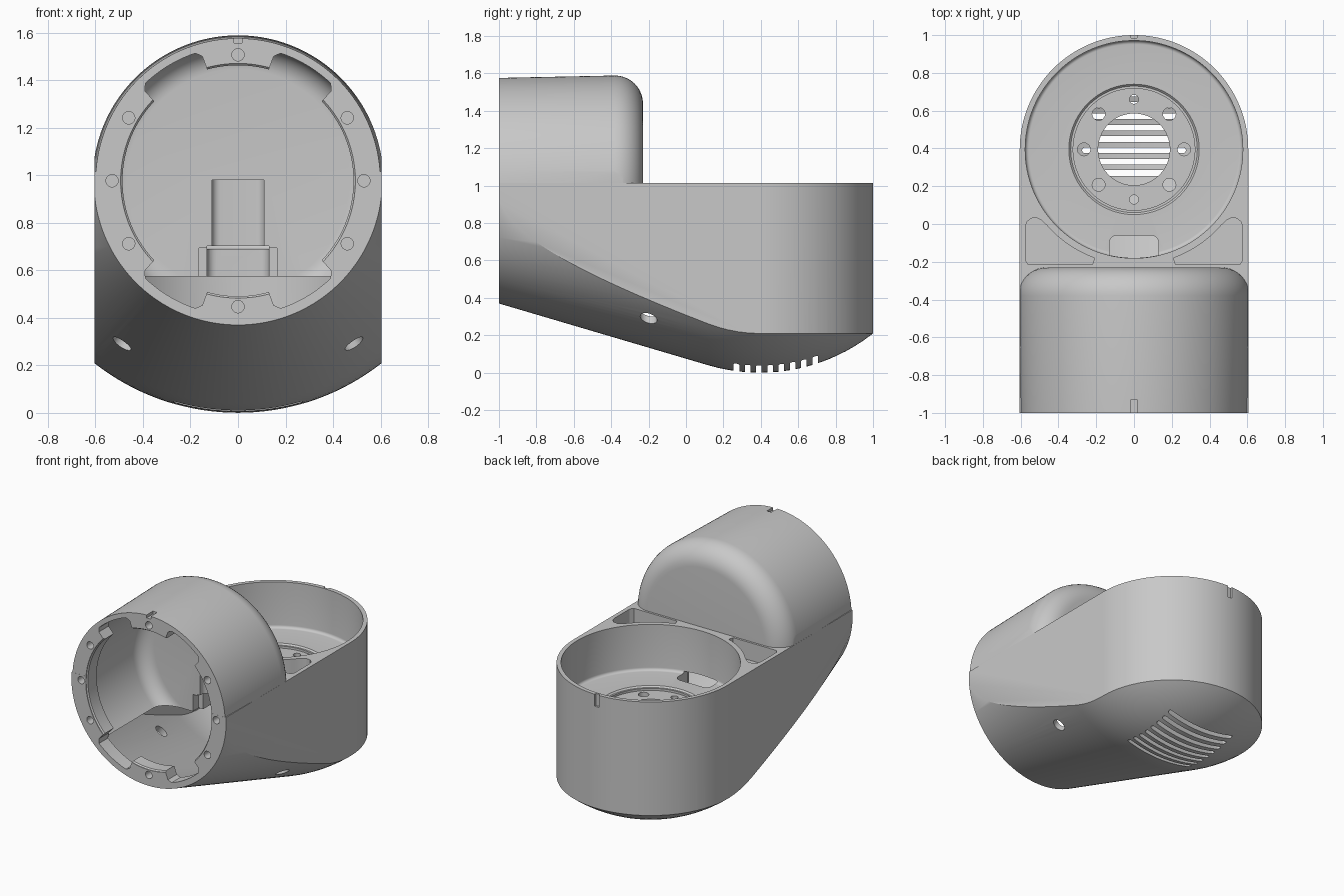
import bpy, bmesh, math
from math import sin, cos, radians, pi
from mathutils import Matrix, Vector

cube = bpy.data.objects.get("Cube")
if cube:
    bpy.data.objects.remove(cube, do_unlink=True)

HALF = 0.605        # half width of the housing
CY, CZ = 0.395, 0.977   # centre of the cup (y) and of the barrel (z)
DOME = 0.977        # radius of the underside dome
BARREL = Matrix.Translation((0, 0, CZ)) @ Matrix.Rotation(-pi / 2, 4, 'X')
CUP = Matrix.Translation((0, CY, 0))

grey = bpy.data.materials.new("light grey")
grey.use_nodes = True
grey.diffuse_color = (0.58, 0.58, 0.58, 1)
bsdf = grey.node_tree.nodes["Principled BSDF"]
bsdf.inputs["Base Color"].default_value = (0.58, 0.58, 0.58, 1)
bsdf.inputs["Roughness"].default_value = 0.6


def loft(bm, rings, matrix):
    """Skin a list of equal closed rings and cap both ends."""
    vs = [[bm.verts.new(matrix @ Vector(p)) for p in ring] for ring in rings]
    n = len(vs[0])
    for a, b in zip(vs, vs[1:]):
        for i in range(n):
            j = (i + 1) % n
            bm.faces.new((a[i], a[j], b[j], b[i]))
    bm.faces.new(vs[0])
    bm.faces.new(vs[-1])


def revolve(bm, profile, matrix, n=128):
    rings = [[(r * cos(2 * pi * i / n), r * sin(2 * pi * i / n), t) for i in range(n)]
             for r, t in profile]
    loft(bm, rings, matrix)


def prism(bm, points, low, high, matrix=Matrix()):
    loft(bm, [[(x, y, t) for x, y in points] for t in (low, high)], matrix)


def box(bm, x0, x1, y0, y1, z0, z1):
    prism(bm, [(x0, y0), (x1, y0), (x1, y1), (x0, y1)], z0, z1)


def arc(radius, start, end, n, cx=0, cy=0):
    return [(cx + radius * cos(radians(start + (end - start) * i / n)),
             cy + radius * sin(radians(start + (end - start) * i / n))) for i in range(n + 1)]


def make(name, build):
    bm = bmesh.new()
    build(bm)
    bmesh.ops.recalc_face_normals(bm, faces=bm.faces[:])
    mesh = bpy.data.meshes.new(name)
    bm.to_mesh(mesh)
    bm.free()
    obj = bpy.data.objects.new(name, mesh)
    bpy.context.collection.objects.link(obj)
    return obj


def combine(target, operation, name, build):
    """Apply one boolean with a temporary tool body."""
    tool = build if isinstance(build, bpy.types.Object) else make(name, build)
    tool.hide_render = True
    mod = target.modifiers.new(name, 'BOOLEAN')
    mod.operation, mod.solver, mod.object = operation, 'EXACT', tool
    bpy.context.view_layer.objects.active = target
    bpy.ops.object.modifier_apply(modifier=name)
    bpy.data.objects.remove(tool, do_unlink=True)


def belly(bm, inset):
    """Cone running tangent into a dome, turned about the barrel axis."""
    tilt = radians(16.45)
    profile = [(0.607 - 0.2 * math.tan(tilt) - inset, -1.2)]
    for i in range(25):
        a = -tilt + i / 24 * (radians(60) + tilt)
        profile.append(((DOME - inset) * cos(a), CY + (DOME - inset) * sin(a)))
    revolve(bm, profile, BARREL, 160)


def stadium(bm, half, front):
    points = [(-half, front), (half, front)] + arc(half, 0, 180, 64, 0, CY)
    prism(bm, points, -0.5, 2.5)


def barrel(bm):
    edge = [(r, y) for y, r in arc(0.15, 90, 0, 10, -0.38, 0.462)]
    revolve(bm, [(0.599, -1.012)] + edge, BARREL, 150)


# Outer shell: belly and barrel are each cut to the plan outline, and the
# barrel keeps only its upper part, set slightly into the belly
housing = make("elbow_housing", lambda bm: belly(bm, 0))
combine(housing, 'DIFFERENCE', "top_trim", lambda bm: box(bm, -2, 2, -2, 2, 1.015, 3))
upper = make("barrel", barrel)
combine(upper, 'DIFFERENCE', "barrel_trim", lambda bm: box(bm, -2, 2, -2, 2, -1, 0.99))
combine(housing, 'INTERSECT', "plan_outline", lambda bm: stadium(bm, HALF, -1))
combine(upper, 'INTERSECT', "barrel_outline", lambda bm: stadium(bm, HALF - 0.0006, -0.9994))
combine(housing, 'UNION', "barrel", upper)

# Hollow under the cup floor
hollow = make("lower_hollow", lambda bm: belly(bm, 0.045))
combine(hollow, 'DIFFERENCE', "hollow_trim", lambda bm: box(bm, -2, 2, -2, 2, 0.575, 3))
combine(hollow, 'INTERSECT', "hollow_outline", lambda bm: stadium(bm, 0.568, -0.9))
combine(housing, 'DIFFERENCE', "lower_hollow", hollow)


# Barrel cavity, front opening and the notches in its flange
def barrel_cavity(bm):
    edge = [(r, y) for y, r in arc(0.1, 90, 0, 8, -0.37, 0.469)]
    revolve(bm, [(0.569, -0.89)] + edge, BARREL)


def flange_notches(bm):
    for turn in (44, 106, 224, 286):
        outer = arc(0.545, turn, turn, 1)[:1] + arc(0.566, turn + 2.5, turn + 27.5, 10)
        outer += arc(0.545, turn + 30, turn + 30, 1)[:1]
        prism(bm, arc(0.44, turn + 31, turn - 1, 10) + outer, -1.1, -0.8, BARREL)


combine(housing, 'DIFFERENCE', "barrel_cavity", barrel_cavity)
combine(housing, 'DIFFERENCE', "front_opening",
        lambda bm: revolve(bm, [(0.494, -1.1), (0.494, -0.995), (0.486, -0.987), (0.486, -0.8)],
                           BARREL))
combine(housing, 'DIFFERENCE', "flange_notches", flange_notches)


# Open cup with a small floor fillet and a stepped seat
def cup(bm):
    corner = arc(0.02, 0, -90, 6, 0.556, 0.71)
    seat = [(0.345, 0.69), (0.335, 0.68), (0.322, 0.68), (0.322, 0.665)]
    revolve(bm, [(0.576, 1.1)] + corner + seat, CUP)


combine(housing, 'DIFFERENCE', "cup", cup)


# Cable passage between barrel and cup
def passage(bm):
    back = arc(0.04, 0, 90, 6, 0.09, -0.1) + arc(0.04, 90, 180, 6, -0.09, -0.1)
    prism(bm, [(-0.13, -0.33), (0.13, -0.33)] + back, 0.5, 0.703)


def passage_mouth(bm):
    box(bm, -0.165, 0.165, -0.34, -0.205, 0.51, 0.695)


def wall_recess(bm):
    back = arc(0.035, 0, 90, 6, 0.075, -0.25) + arc(0.035, 90, 180, 6, -0.075, -0.25)
    prism(bm, [(-0.11, -0.35), (0.11, -0.35)] + back, 0.6, 0.98)


for name, build in (("passage", passage), ("passage_mouth", passage_mouth),
                    ("wall_recess", wall_recess)):
    combine(housing, 'DIFFERENCE', name, build)


# Shoulder pockets either side of the cup
def shoulder_pockets(bm):
    curve = arc(0.612, -70, -41, 12, 0, CY)
    rim = [(0.49, 0.02), (0.515, 0.033), (0.545, 0.03), (0.568, 0.01),
           (0.575, -0.02), (0.575, -0.19), (0.56, -0.215), (0.22, -0.215)]
    for side in (1, -1):
        prism(bm, [(side * x, y) for x, y in curve + rim], 0.89, 1.1)


combine(housing, 'DIFFERENCE', "shoulder_pockets", shoulder_pockets)


# Screw holes, floor holes, vent slots and alignment marks
def screw_holes(bm):
    for x, z in ((0.53, 0), (0.46, 0.265), (0.46, -0.265)):
        for side in (1, -1):
            revolve(bm, [(0.026, -1.1), (0.026, -0.93)],
                    BARREL @ Matrix.Translation((side * x, z, 0)), 24)
    for z in (0.53, -0.53):
        revolve(bm, [(0.026, -1.1), (0.026, -0.93)], BARREL @ Matrix.Translation((0, z, 0)), 24)


def floor_holes(bm):
    revolve(bm, [(0.19, 0.5), (0.19, 0.75)], CUP, 64)
    for i in range(8):
        r = 0.024 if i in (2, 6) else 0.034
        spot = Matrix.Translation((0.265 * cos(i * pi / 4), 0.265 * sin(i * pi / 4), 0))
        revolve(bm, [(r, 0.5), (r, 0.75)], CUP @ spot, 24)


def side_holes(bm):
    for side in (1, -1):
        way = Vector((side * 0.5, 0, -0.7)).to_track_quat('Z', 'Y').to_matrix().to_4x4()
        revolve(bm, [(0.045, -0.1), (0.045, 0.15)],
                Matrix.Translation((side * 0.5, -0.2, 0.275)) @ way, 32)


def vent_slots(bm):
    for i in range(8):
        y = 0.27 + 0.06 * i
        ends = arc(0.015, -90, 90, 6, 0.26, y) + arc(0.015, 90, 270, 6, -0.26, y)
        prism(bm, ends, -0.1, 0.22)


def marks(bm):
    box(bm, -0.017, 0.017, -1.1, -0.93, 1.556, 1.7)
    box(bm, -0.017, 0.017, 0.985, 1.1, 0.93, 1.1)


for name, build in (("screw_holes", screw_holes), ("floor_holes", floor_holes),
                    ("side_holes", side_holes), ("vent_slots", vent_slots), ("marks", marks)):
    combine(housing, 'DIFFERENCE', name, build)

# Finish
housing.data.materials.clear()
housing.data.materials.append(grey)
for face in housing.data.polygons:
    face.material_index = 0
bpy.ops.object.select_all(action='DESELECT')
housing.select_set(True)
bpy.context.view_layer.objects.active = housing
bpy.ops.object.shade_smooth_by_angle(angle=radians(30))
